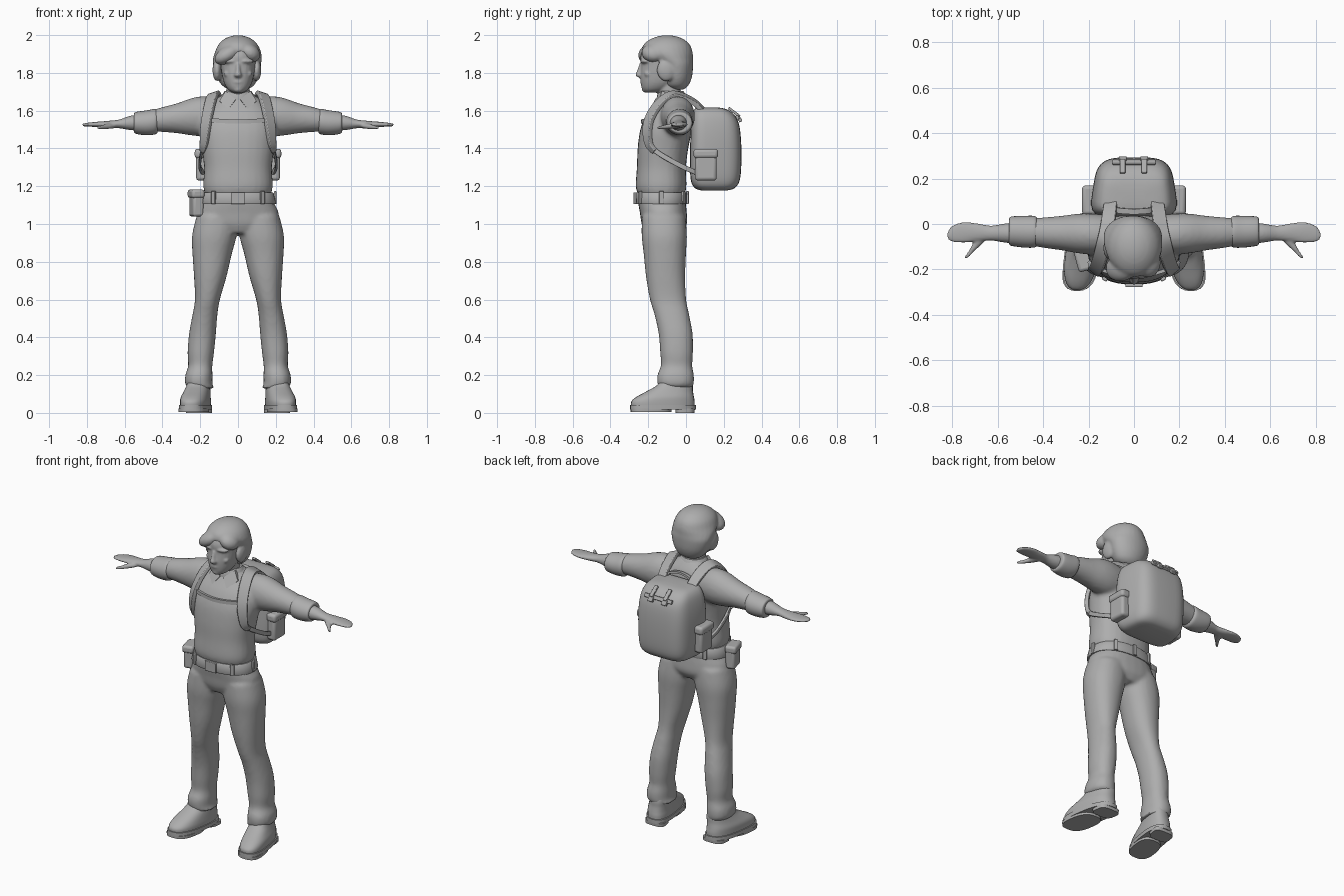
import bpy, bmesh, math
from mathutils import Vector, Matrix

mat = bpy.data.materials.new("clay_grey")
mat.diffuse_color = (0.42, 0.42, 0.42, 1)


def spline(rows, steps):
    """Catmull-Rom interpolation of equal-length tuples."""
    out = []
    for i in range(len(rows) - 1):
        a, b, c, d = rows[max(i - 1, 0)], rows[i], rows[i + 1], rows[min(i + 2, len(rows) - 1)]
        for s in range(steps):
            t = s / steps
            out.append([0.5 * (2 * q + (r - p) * t + (2 * p - 5 * q + 4 * r - w) * t * t
                               + (3 * q - p - 3 * r + w) * t ** 3) for p, q, r, w in zip(a, b, c, d)])
    return out + [list(rows[-1])]


def skin(bm, rings):
    """Bridge point rings and cap both ends."""
    vs = [[bm.verts.new(p) for p in ring] for ring in rings]
    n = len(vs[0])
    for r, q in zip(vs, vs[1:]):
        for i in range(n):
            bm.faces.new((r[i], r[(i + 1) % n], q[(i + 1) % n], q[i]))
    bm.faces.new(vs[0][::-1])
    bm.faces.new(vs[-1])


def tube(bm, rows, axis='Z', e=2.0, n=28, steps=4, sx=1, warp=None):
    """Rows are (x, y, z, half_a, half_b); superellipse sections across the axis."""
    rings = []
    for x, y, z, a, b in spline(rows, steps):
        ring = []
        for i in range(n):
            t = 2 * math.pi * i / n
            c, s = math.cos(t), math.sin(t)
            u = a * math.copysign(abs(c) ** (2 / e), c)
            v = b * math.copysign(abs(s) ** (2 / e), s)
            d = {'Z': (u, v, 0), 'X': (0, u, v), 'Y': (u, 0, v)}[axis]
            p = Vector((x, y, z)) + Vector(d)
            if warp:
                p = warp(p)
            ring.append((p.x * sx, p.y, p.z))
        rings.append(ring)
    skin(bm, rings)


def ball(bm, loc, size, rot=(0, 0, 0)):
    m = Matrix.Translation(loc)
    for ang, ax in zip(rot, 'XYZ'):
        m = m @ Matrix.Rotation(ang, 4, ax)
    bmesh.ops.create_uvsphere(bm, u_segments=20, v_segments=12, radius=1,
                              matrix=m @ Matrix.Diagonal((*size, 1)))


def ribbon(bm, pts, centre, thick, sx=1):
    """Flat strap through (x, y, z, half_width), facing away from the centre."""
    path = spline(pts, 5)
    rings = []
    for i, (x, y, z, w) in enumerate(path):
        p = Vector((x, y, z))
        t = Vector(path[min(i + 1, len(path) - 1)][:3]) - Vector(path[max(i - 1, 0)][:3])
        o = p - Vector(centre)
        o = (o - t * (o.dot(t) / t.length_squared)).normalized()
        s = t.cross(o).normalized() * w
        o *= thick
        rings.append([((q.x) * sx, q.y, q.z) for q in (p + s - o, p + s + o, p - s + o, p - s - o)])
    skin(bm, rings)


def box(bm, loc, size, rz=0, rx=0):
    m = Matrix.Translation(loc) @ Matrix.Rotation(rz, 4, 'Z') @ Matrix.Rotation(rx, 4, 'X')
    bmesh.ops.create_cube(bm, size=1, matrix=m @ Matrix.Diagonal((*size, 1)))


def finish(name, bm, voxel=0, smooth=4, bevel=0, angle=40):
    bmesh.ops.recalc_face_normals(bm, faces=bm.faces)
    me = bpy.data.meshes.new(name)
    bm.to_mesh(me)
    bm.free()
    me.materials.append(mat)
    ob = bpy.data.objects.new(name, me)
    bpy.context.collection.objects.link(ob)
    bpy.ops.object.select_all(action='DESELECT')
    ob.select_set(True)
    bpy.context.view_layer.objects.active = ob
    if voxel:
        r = ob.modifiers.new("fuse", 'REMESH')
        r.mode, r.voxel_size, r.use_smooth_shade = 'VOXEL', voxel, True
        s = ob.modifiers.new("soften", 'SMOOTH')
        s.factor, s.iterations = 0.5, smooth
    else:
        if bevel:
            b = ob.modifiers.new("round", 'BEVEL')
            b.width, b.segments = bevel, 3
        bpy.ops.object.shade_smooth_by_angle(angle=math.radians(angle))


SIDES = (1, -1)
new = bmesh.new

# Trousers: pelvis and two legs fused together
bm = new()
tube(bm, [(0, -.118, .95, .10, .095), (0, -.115, 1.0, .20, .12), (0, -.12, 1.06, .215, .124),
          (0, -.127, 1.11, .192, .126), (0, -.13, 1.17, .178, .126)], e=2.3)
for s in SIDES:
    tube(bm, [(.188, -.055, .13, .066, .085), (.207, -.055, .15, .072, .096), (.207, -.055, .2, .072, .097),
              (.2, -.05, .25, .064, .083), (.197, -.05, .32, .07, .087), (.188, -.055, .42, .071, .09),
              (.175, -.075, .52, .066, .092), (.162, -.095, .6, .066, .096), (.147, -.108, .72, .086, .104),
              (.137, -.112, .84, .104, .112), (.125, -.115, .94, .118, .12), (.11, -.118, 1.04, .11, .115)],
         sx=s, e=2.2)
finish("trousers", bm, .011, 5)

# Shirt: torso and sleeves fused together
bm = new()
tube(bm, [(0, -.13, 1.15, .172, .122), (0, -.132, 1.2, .184, .134), (0, -.13, 1.3, .18, .13),
          (0, -.122, 1.4, .192, .134), (0, -.105, 1.5, .205, .137), (0, -.085, 1.58, .19, .125),
          (0, -.07, 1.64, .14, .098), (0, -.07, 1.68, .09, .072), (0, -.075, 1.70, .065, .06)], e=2.35)
for s in SIDES:
    tube(bm, [(.06, -.05, 1.57, .08, .09), (.17, -.045, 1.57, .09, .106), (.24, -.042, 1.568, .088, .1),
              (.32, -.04, 1.56, .076, .08), (.4, -.038, 1.553, .067, .066), (.46, -.035, 1.545, .058, .056)],
         'X', sx=s)
finish("shirt", bm, .011, 5)

# Rolled sleeve cuffs
bm = new()
for s in SIDES:
    tube(bm, [(.425, -.034, 1.542, .055, .055), (.437, -.034, 1.542, .069, .067), (.48, -.034, 1.536, .07, .066),
              (.53, -.032, 1.535, .066, .06), (.548, -.032, 1.536, .06, .053), (.55, -.032, 1.536, .04, .04)],
         'X', sx=s)
finish("sleeve_cuffs", bm)

# Forearms and hands with thumbs
bm = new()
for s in SIDES:
    tube(bm, [(.5, -.04, 1.537, .05, .045), (.57, -.04, 1.535, .042, .038), (.63, -.04, 1.53, .033, .023),
              (.69, -.037, 1.527, .04, .019), (.75, -.037, 1.527, .046, .014), (.795, -.042, 1.526, .038, .010),
              (.815, -.048, 1.525, .024, .008), (.823, -.05, 1.525, .008, .005)], 'X', sx=s, n=20)
    tube(bm, [(.665, -.04, 1.522, .032, .016), (.685, -.08, 1.518, .024, .014), (.712, -.115, 1.513, .014, .012),
              (.735, -.143, 1.51, .010, .009), (.741, -.152, 1.51, .004, .004)], 'Y', sx=s, n=16)
finish("hands", bm, .006, 3)

# Head and neck with nose, brow, cheeks and lips
bm = new()
tube(bm, [(0, -.075, 1.62, .075, .07), (0, -.085, 1.68, .064, .062), (0, -.095, 1.75, .062, .062),
          (0, -.1, 1.8, .06, .06)])
tube(bm, [(0, -.185, 1.695, .025, .028), (0, -.165, 1.712, .052, .066), (0, -.145, 1.745, .073, .094),
          (0, -.13, 1.79, .085, .112), (0, -.12, 1.84, .092, .118), (0, -.115, 1.89, .095, .125),
          (0, -.11, 1.94, .08, .105), (0, -.11, 1.965, .04, .05)], e=2.2)
tube(bm, [(0, -.225, 1.77, .014, .015), (0, -.242, 1.787, .021, .026), (0, -.24, 1.81, .014, .02),
          (0, -.228, 1.85, .012, .018)], n=14)
ball(bm, (0, -.229, 1.752), (.03, .014, .012))
ball(bm, (0, -.215, 1.714), (.026, .02, .018))
for s in SIDES:
    ball(bm, (.042 * s, -.217, 1.862), (.042, .024, .013), (0, 0, .2 * s))
    ball(bm, (.052 * s, -.2, 1.795), (.024, .022, .02))
finish("head", bm, .006, 3)

# Swept short hair: cap, side locks and a fringe crossing the forehead
bm = new()
tube(bm, [(0, -.045, 1.712, .05, .035), (0, -.05, 1.735, .086, .064), (-.003, -.048, 1.78, .112, .08),
          (-.005, -.05, 1.84, .127, .088), (-.004, -.075, 1.875, .129, .112), (0, -.098, 1.91, .122, .133),
          (0, -.102, 1.95, .104, .122), (0, -.1, 1.98, .072, .085), (0, -.1, 1.995, .035, .042),
          (0, -.1, 1.999, .008, .01)])
ball(bm, (-.05, -.185, 1.9), (.085, .066, .045), (0, -.55, .35))
ball(bm, (.065, -.175, 1.905), (.055, .062, .045), (0, .6, -.4))
for s in SIDES:
    ball(bm, (.105 * s - .006, -.105, 1.815), (.024, .05, .06))
finish("hair", bm, .008, 4)

# Shirt collar: standing band with two pointed flaps
bm = new()
tube(bm, [(0, -.07, 1.64, .105, .088), (0, -.075, 1.67, .092, .08), (0, -.078, 1.695, .077, .07),
          (0, -.078, 1.705, .07, .064)], steps=3)
for s in SIDES:
    flap = [(.012, -.152, 1.655), (.055, -.178, 1.598), (.098, -.13, 1.648), (.066, -.115, 1.7)]
    skin(bm, [[(x * s, y + d, z - d * .4) for x, y, z in flap] for d in (-.012, .02)])
finish("collar", bm, angle=30)

# Belt with loops and buckle
bm = new()
tube(bm, [(0, -.13, z, a, b) for z, a, b in ((1.105, .199, .134), (1.112, .202, .137),
                                            (1.162, .189, .136), (1.168, .184, .132))], e=2.3, steps=1, n=40)
finish("belt", bm)
bm = new()
for deg in (-90 - 38, -90 + 38, 0, 180, 55, 125, 90):
    a = math.radians(deg)
    c, s = math.cos(a), math.sin(a)
    p = ((.197 * math.copysign(abs(c) ** .87, c)), -.13 + .138 * math.copysign(abs(s) ** .87, s), 1.14)
    box(bm, p, (.014, .024, .068), math.atan2(s / .138, c / .197))
box(bm, (0, -.27, 1.137), (.076, .016, .062))
finish("belt_loops_and_buckle", bm, bevel=.004)

# Hip pouch with lid
bm = new()
box(bm, (-.22, -.15, 1.105), (.06, .10, .13), .25)
box(bm, (-.222, -.152, 1.16), (.07, .11, .045), .25)
finish("hip_pouch", bm, bevel=.014)

# Boots, splayed outwards; sole split into forefoot and heel
splay = lambda p: Vector((p.x - p.y * .15, p.y, p.z))
bm = new()
for s in SIDES:
    tube(bm, [(.207, -.122, .03, .074, .168), (.207, -.122, .06, .075, .168), (.207, -.11, .085, .073, .152),
              (.203, -.085, .115, .066, .122), (.2, -.06, .145, .06, .096), (.2, -.05, .18, .056, .08),
              (.2, -.05, .21, .054, .076)], e=2.5, sx=s, warp=splay)
finish("boots", bm, angle=60)
bm = new()
for s in SIDES:
    tube(bm, [(.207, -.122, .018, .08, .174), (.207, -.122, .042, .08, .174)], e=2.7, steps=1, sx=s, warp=splay)
    tube(bm, [(.207, -.185, .004, .076, .108), (.207, -.185, .022, .077, .109)], e=2.7, steps=1, sx=s, warp=splay)
    tube(bm, [(.205, -.005, 0, .066, .05), (.205, -.005, .022, .067, .052)], e=3.5, steps=1, sx=s, warp=splay)
finish("boot_soles", bm)

# Backpack body, narrower towards the rear
taper = lambda p: Vector((p.x * (1.06 - max(p.y - .05, 0) * .85), p.y, p.z))
bm = new()
tube(bm, [(0, .15, 1.178, .11, .07), (0, .152, 1.19, .155, .105), (0, .155, 1.23, .178, .129),
          (0, .157, 1.32, .186, .136), (0, .157, 1.45, .186, .134), (0, .152, 1.54, .175, .125),
          (0, .14, 1.59, .155, .103), (0, .125, 1.612, .12, .075), (0, .12, 1.618, .05, .03)],
     e=4, n=40, warp=taper)
finish("backpack", bm, angle=60)

# Side pockets with lids
bm = new()
for s in SIDES:
    box(bm, (.193 * s, .105, 1.305), (.058, .115, .15))
    box(bm, (.196 * s, .105, 1.373), (.066, .13, .05))
finish("backpack_side_pockets", bm, bevel=.016)

# Pack closure: cross bar, two buckled straps and a carry handle
bm = new()
box(bm, (0, .272, 1.565), (.19, .016, .024), 0, .5)
for x in (-.05, .045):
    box(bm, (x, .255, 1.592), (.024, .075, .014), 0, -.65)
    box(bm, (x, .283, 1.556), (.034, .018, .034), 0, .5)
finish("backpack_buckles", bm, bevel=.004)
bm = new()
ribbon(bm, [(-.085, .07, 1.59, .012), (-.07, .06, 1.63, .012), (0, .055, 1.645, .012),
            (.07, .06, 1.63, .012), (.085, .07, 1.59, .012)], (0, .07, 1.5), .006)
finish("carry_handle", bm)

# Padded shoulder straps, thin lower straps and chest strap
bm = new()
for s in SIDES:
    ribbon(bm, [(.1, .11, 1.58, .028), (.108, .05, 1.64, .03), (.118, -.02, 1.677, .031), (.132, -.08, 1.683, .031),
                (.148, -.145, 1.635, .031), (.164, -.192, 1.56, .03), (.174, -.205, 1.49, .028),
                (.18, -.195, 1.42, .022), (.187, -.165, 1.385, .015)], (.06 * s * s, -.07, 1.48), .012, s)
    ribbon(bm, [(.185, -.18, 1.4, .013), (.196, -.13, 1.365, .013), (.202, -.06, 1.325, .013),
                (.2, .0, 1.295, .013), (.185, .06, 1.27, .013)], (0, -.08, 1.33), .007, s)
finish("shoulder_straps", bm, bevel=.004)
bm = new()
ribbon(bm, [(-.16, -.197, 1.55, .011), (-.08, -.222, 1.545, .011), (0, -.231, 1.542, .011),
            (.08, -.222, 1.545, .011), (.16, -.197, 1.55, .011)], (0, -.05, 1.54), .007)
finish("chest_strap", bm)
